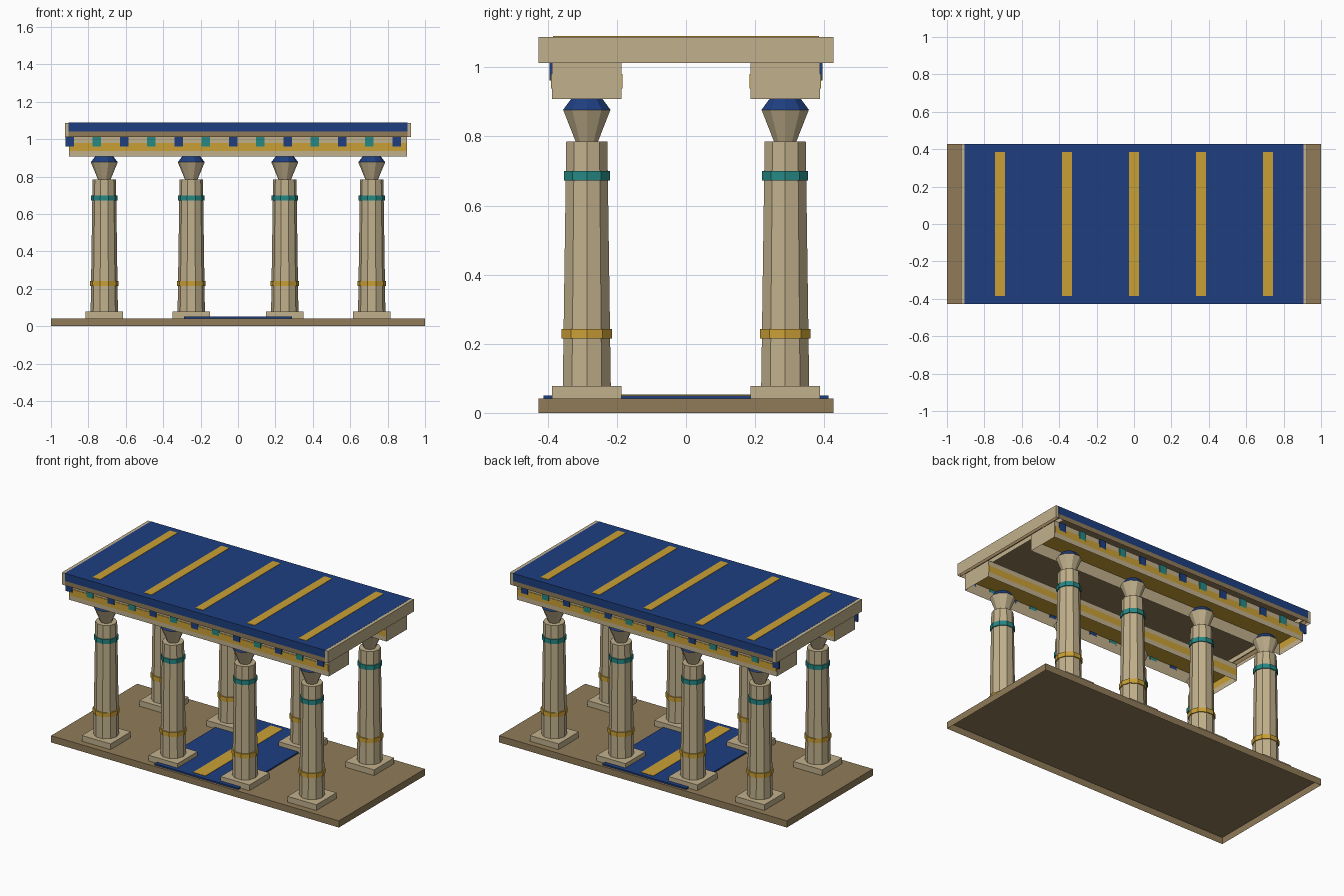
import bpy
import bmesh
import math
from mathutils import Matrix

cube = bpy.data.objects.get("Cube")
if cube:
    bpy.data.objects.remove(cube, do_unlink=True)


def material(name, rgb):
    # Convert 8-bit display values to linear
    lin = [((c / 255 + 0.055) / 1.055) ** 2.4 for c in rgb] + [1.0]
    mat = bpy.data.materials.new(name)
    mat.use_nodes = True
    mat.diffuse_color = lin
    bsdf = mat.node_tree.nodes["Principled BSDF"]
    bsdf.inputs["Base Color"].default_value = lin
    bsdf.inputs["Roughness"].default_value = 0.9
    return mat


SAND = material("sandstone", (193, 176, 140))
BROWN = material("brown stone", (144, 123, 88))
BLUE = material("deep blue", (30, 63, 128))
GOLD = material("gold", (202, 160, 54))
TEAL = material("teal", (38, 136, 132))


def finish(name, bm, mat):
    mesh = bpy.data.meshes.new(name)
    bm.to_mesh(mesh)
    bm.free()
    mesh.materials.append(mat)
    obj = bpy.data.objects.new(name, mesh)
    bpy.context.collection.objects.link(obj)
    return obj


def box(name, mat, x, y, z):
    """Box from (min, max) pairs on each axis, hollow and open underneath."""
    bm = bmesh.new()
    size = [b - a for a, b in (x, y, z)]
    mid = [(a + b) / 2 for a, b in (x, y, z)]
    bmesh.ops.create_cube(bm, size=1, matrix=Matrix.Translation(mid) @ Matrix.Diagonal(size + [1]))
    bm.normal_update()
    underside = [f for f in bm.faces if f.normal.z < -0.5]
    bmesh.ops.delete(bm, geom=underside, context="FACES")
    return finish(name, bm, mat)


def drum(name, mat, x, y, z, r_low, r_high, sides=10):
    """Faceted tapering drum with a corner pointing along x."""
    bm = bmesh.new()
    place = Matrix.Translation((x, y, sum(z) / 2)) @ Matrix.Rotation(math.pi / 2, 4, "Z")
    bmesh.ops.create_cone(bm, cap_ends=True, segments=sides, radius1=r_low,
                          radius2=r_high, depth=z[1] - z[0], matrix=place)
    return finish(name, bm, mat)


def around(c, half):
    return (c - half, c + half)


# Floor and carpet
FLOOR = 0.042
DEPTH = 0.427
box("floor_slab", BROWN, (-1, 1), (-DEPTH, DEPTH), (0, FLOOR))
box("carpet", BLUE, around(0, 0.29), around(0, 0.413), (FLOOR, 0.051))
box("carpet_stripe", GOLD, around(0, 0.043), around(0, 0.385), (0.05, 0.053))

ROW_Y = 0.287
for side, row in ((-1, "front"), (1, "back")):
    y = side * ROW_Y

    # Columns
    for i, x in enumerate((-0.715, -0.25, 0.25, 0.715)):
        tag = f"{row}_{i + 1}"
        box(f"plinth_{tag}", SAND, around(x, 0.1), around(y, 0.1), (FLOOR, 0.078))
        drum(f"shaft_{tag}", SAND, x, y, (0.078, 0.785), 0.073, 0.0625)
        drum(f"lower_band_{tag}", GOLD, x, y, (0.215, 0.243), 0.077, 0.077)
        drum(f"upper_band_{tag}", TEAL, x, y, (0.672, 0.7), 0.07, 0.07)
        drum(f"capital_{tag}", SAND, x, y, (0.785, 0.877), 0.034, 0.072)
        drum(f"capital_cap_{tag}", BLUE, x, y, (0.877, 0.908), 0.072, 0.048)

    # Hollow beam with a gold band running through it
    box(f"beam_{row}", SAND, around(0, 0.903), around(y, 0.101), (0.908, 1.012))
    box(f"beam_band_{row}", GOLD, around(0, 0.9), around(y, 0.104), (0.938, 0.98))

    # Alternating frieze blocks
    for i in range(13):
        x = -0.9 + i * 0.1457
        mat = TEAL if i % 2 else BLUE
        box(f"frieze_block_{row}_{i + 1}", mat, around(x, 0.023),
            around(side * 0.389, 0.006), (0.961, 1.012))

# Roof, with hollow end cornices overlapping the slab
box("roof_slab", BROWN, around(0, 0.905), around(0, DEPTH), (1.012, 1.04))
box("roof_cover", BLUE, around(0, 0.905), around(0, DEPTH), (1.04, 1.088))
for s, name in ((-1, "right"), (1, "left")):
    box(f"roof_end_{name}", SAND, around(s * 0.8975, 0.0275), around(0, DEPTH - 0.0005),
        (1.012, 1.0875))
for i in range(5):
    box(f"roof_stripe_{i + 1}", GOLD, around((i - 2) * 0.358, 0.027),
        around(0, 0.385), (1.087, 1.09))
